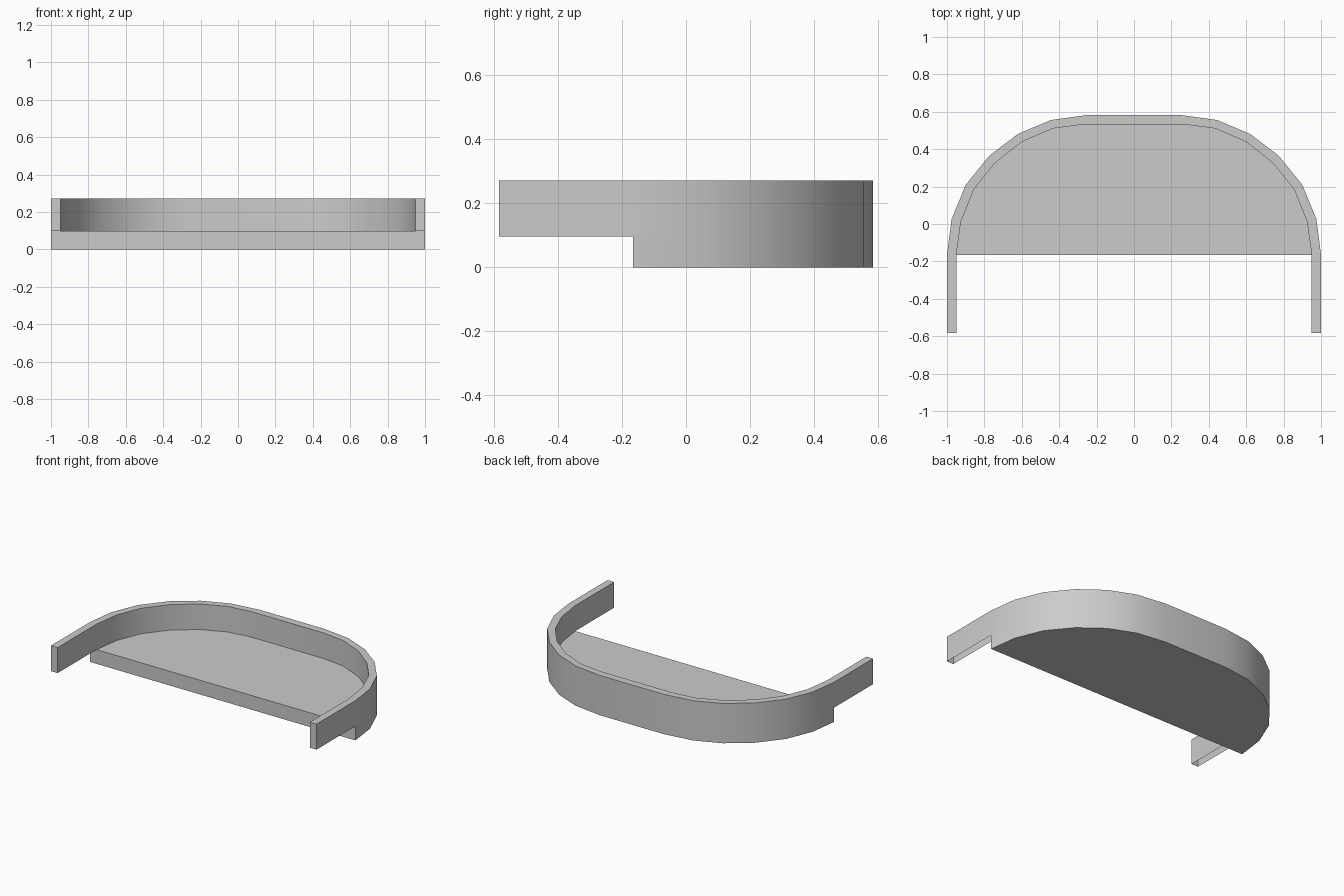
import bpy
import bmesh

cube = bpy.data.objects.get("Cube")
if cube:
    bpy.data.objects.remove(cube, do_unlink=True)

FRONT, STEP = -0.584, -0.165
FLOOR_TOP, RIM_TOP = 0.097, 0.271

# Half outlines, from the back middle round to where the straight arms begin
OUTER = [(0.24, 0.584), (0.444, 0.556), (0.62, 0.482), (0.775, 0.364),
         (0.9, 0.209), (0.975, 0.027), (1.0, STEP)]
INNER = [(0.27, 0.532), (0.433, 0.511), (0.6, 0.439), (0.743, 0.326),
         (0.856, 0.185), (0.925, 0.014), (0.95, STEP)]

grey = bpy.data.materials.new("plain_grey")
grey.use_nodes = True
colour = (0.6, 0.6, 0.6, 1.0)
grey.diffuse_color = colour
grey.node_tree.nodes["Principled BSDF"].inputs["Base Color"].default_value = colour


def mirrored(half):
    """Full outline from the right tip, round the back, to the left tip."""
    return [(-x, y) for x, y in reversed(half)] + half


def prism(name, outline, bottom, top, open_bottom=False):
    """Extrude a closed outline upward into a smooth-sided solid."""
    bm = bmesh.new()
    base = bm.faces.new([bm.verts.new((x, y, bottom)) for x, y in outline])
    result = bmesh.ops.extrude_face_region(bm, geom=[base], use_keep_orig=True)
    raised = [g for g in result["geom"] if isinstance(g, bmesh.types.BMVert)]
    bmesh.ops.translate(bm, verts=raised, vec=(0, 0, top - bottom))
    bmesh.ops.recalc_face_normals(bm, faces=bm.faces[:])
    if open_bottom:
        under = [f for f in bm.faces if f.normal.z < -0.9]
        bmesh.ops.delete(bm, geom=under, context="FACES")
    mesh = bpy.data.meshes.new(name)
    bm.to_mesh(mesh)
    bm.free()
    mesh.materials.append(grey)
    obj = bpy.data.objects.new(name, mesh)
    bpy.context.collection.objects.link(obj)
    bpy.ops.object.select_all(action="DESELECT")
    obj.select_set(True)
    bpy.context.view_layer.objects.active = obj
    bpy.ops.object.shade_smooth_by_angle(angle=0.6)
    return obj


# Thick floor slab with a straight front edge
prism("tray_floor", mirrored(OUTER), 0.0, FLOOR_TOP)

# Curved rim with two arms reaching forward, hollow underneath
outer_path = mirrored(OUTER + [(1.0, FRONT)])
inner_path = mirrored(INNER + [(0.95, FRONT)])
prism("rim_wall", outer_path + inner_path[::-1], FLOOR_TOP, RIM_TOP, open_bottom=True)
